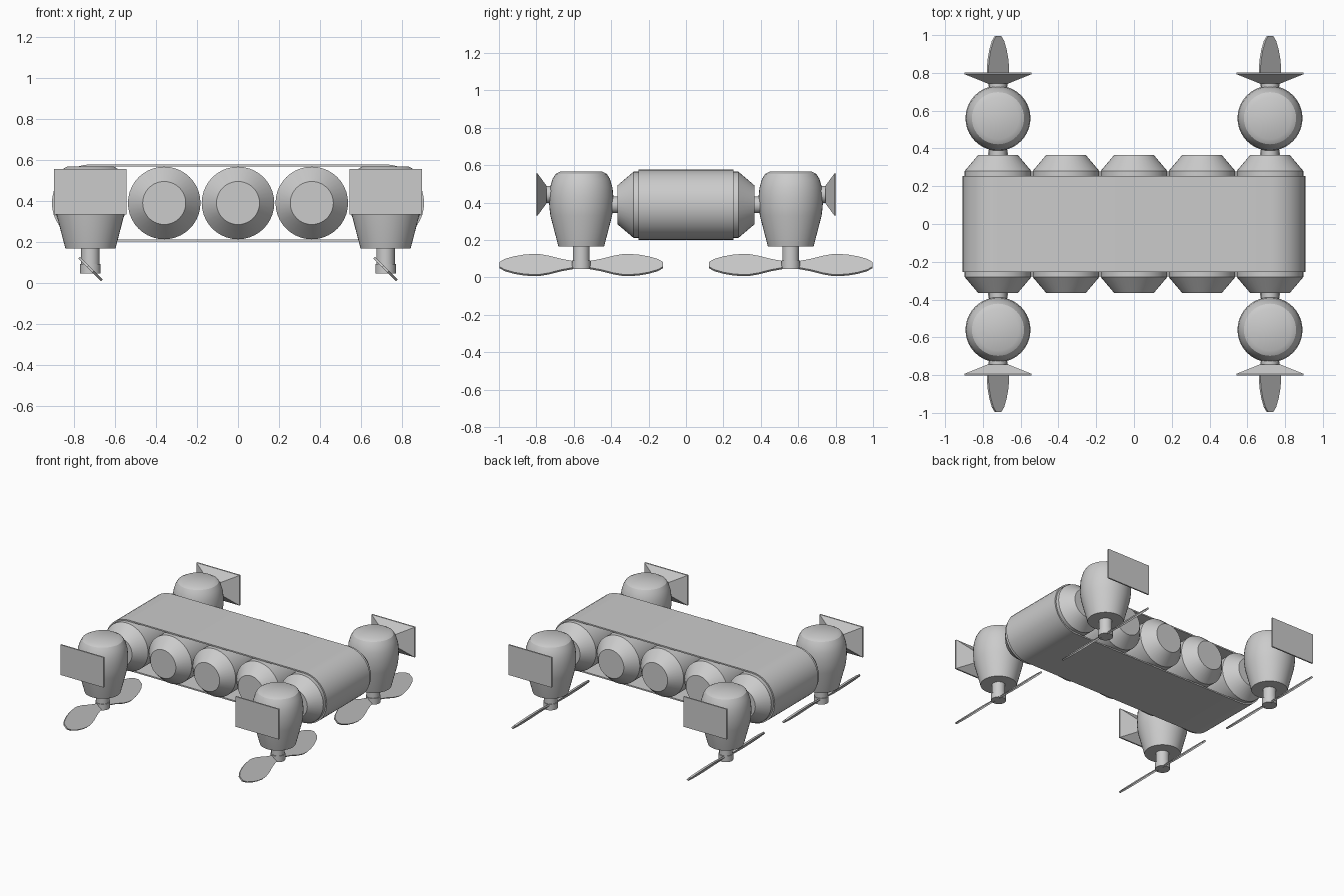
import bpy, bmesh, math
from mathutils import Matrix, Vector

if "Cube" in bpy.data.objects:
    bpy.data.objects.remove(bpy.data.objects["Cube"])

ROLL_Z, ROLL_X, POD_Y = 0.388, 0.72, 0.56


def finish(name, bm, smooth=True):
    bmesh.ops.recalc_face_normals(bm, faces=bm.faces)
    me = bpy.data.meshes.new(name)
    bm.to_mesh(me)
    bm.free()
    ob = bpy.data.objects.new(name, me)
    bpy.context.collection.objects.link(ob)
    if smooth:
        bpy.ops.object.select_all(action='DESELECT')
        ob.select_set(True)
        bpy.context.view_layer.objects.active = ob
        bpy.ops.object.shade_smooth_by_angle(angle=math.radians(30))
    return ob


def loft(name, rings, smooth=True):
    """Skin a list of equal-length rings and cap both ends."""
    bm = bmesh.new()
    vs = [[bm.verts.new(p) for p in ring] for ring in rings]
    n = len(vs[0])
    for a, b in zip(vs, vs[1:]):
        for i in range(n):
            j = (i + 1) % n
            bm.faces.new((a[i], a[j], b[j], b[i]))
    bm.faces.new(vs[0])
    bm.faces.new(vs[-1])
    return finish(name, bm, smooth)


def lathe(name, profile, origin, along_y=False, n=40):
    """Revolve (radius, height) points about z, or about y."""
    rot = Matrix.Rotation(math.radians(-90), 3, 'X') if along_y else Matrix.Identity(3)
    rings = []
    for r, h in profile:
        rings.append([rot @ Vector((r * math.cos(2 * math.pi * i / n),
                                    r * math.sin(2 * math.pi * i / n), h)) + Vector(origin)
                      for i in range(n)])
    return loft(name, rings)


# Rollers
for k in range(5):
    lathe(f"roller_{k + 1}", [(0.105, -0.365), (0.177, -0.28), (0.177, 0.28), (0.105, 0.365)],
          ((k - 2) * 0.36, 0, ROLL_Z), True)


# Belt wrapped round the rollers
def stadium(r, y, n=20):
    pts = []
    for side in (1, -1):
        for i in range(n + 1):
            a = math.pi * i / n - math.pi / 2
            pts.append((side * (ROLL_X + r * math.cos(a)), y, ROLL_Z + side * r * math.sin(a)))
    return pts


bm = bmesh.new()
loops = [[bm.verts.new(p) for p in stadium(r, y)]
         for r, y in ((0.188, -0.255), (0.188, 0.255), (0.178, 0.255), (0.178, -0.255))]
for k in range(4):
    a, b = loops[k], loops[(k + 1) % 4]
    for i in range(len(a)):
        j = (i + 1) % len(a)
        bm.faces.new((a[i], a[j], b[j], b[i]))
finish("belt", bm)


# Propeller blades: flat outline in a plane sloping down towards +x
def propeller(name, x, y):
    half = [(0.022, 0.0), (0.026, 0.05), (0.042, 0.11), (0.064, 0.17), (0.076, 0.22),
            (0.078, 0.26), (0.072, 0.31), (0.060, 0.36), (0.040, 0.41), (0.018, 0.436)]
    right = half[::-1] + [(u, -v) for u, v in half[1:]]
    right = [(u, -v) for u, v in right]
    outline = right + [(-u, v) for u, v in right[::-1]]
    s = math.sqrt(0.5)
    rings = []
    for t in (-0.006, 0.006):
        rings.append([(x + s * (u + t), y + v, 0.066 + s * (t - u)) for u, v in outline])
    loft(name, rings, False)


# Corner units
for sx, side in ((-1, "left"), (1, "right")):
    for sy, end in ((-1, "front"), (1, "back")):
        tag = f"{end}_{side}"
        x, y = sx * ROLL_X, sy * POD_Y
        lathe(f"pod_{tag}", [(0.122, 0.165), (0.165, 0.33), (0.171, 0.38), (0.172, 0.43),
                             (0.167, 0.48), (0.154, 0.525), (0.138, 0.552), (0.111, 0.567)],
              (x, y, 0))
        lathe(f"axle_{tag}", [(0.045, -0.09), (0.045, 0.09)], (x, sy * 0.39, ROLL_Z), True, 24)
        lathe(f"plate_stub_{tag}", [(0.046, -0.05), (0.046, 0.05)],
              (x, sy * 0.715, 0.443), True, 24)
        lathe(f"propeller_shaft_{tag}", [(0.045, 0.07), (0.045, 0.18)], (x, y, 0), n=24)
        lathe(f"propeller_hub_{tag}", [(0.05, 0.045), (0.05, 0.09)], (x, y, 0), n=24)
        propeller(f"propeller_{tag}", x, y)
        # Flared rectangular plate
        rings = [[(x + a * hx, sy * py, 0.443 + b * hz)
                  for a, b in ((-1, -1), (1, -1), (1, 1), (-1, 1))]
                 for py, hx, hz in ((0.745, 0.058, 0.046), (0.793, 0.177, 0.112),
                                    (0.803, 0.177, 0.112))]
        loft(f"side_plate_{tag}", rings, False)
